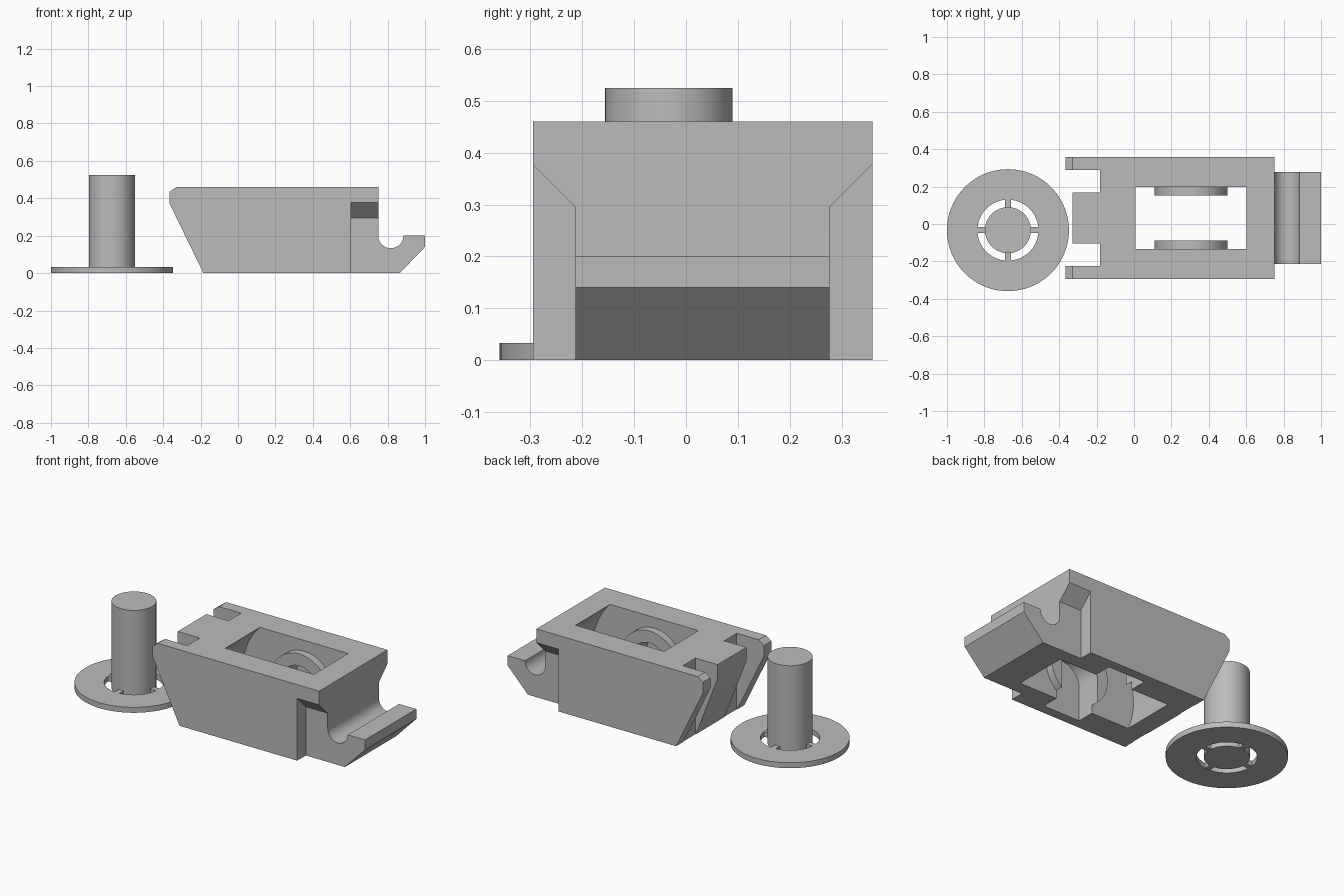
import bpy, bmesh, math
from mathutils import Vector

cube = bpy.data.objects.get("Cube")
if cube:
    bpy.data.objects.remove(cube, do_unlink=True)

GREY = bpy.data.materials.new("plain grey")
GREY.use_nodes = True
GREY.diffuse_color = (0.5, 0.5, 0.5, 1)
GREY.node_tree.nodes["Principled BSDF"].inputs["Base Color"].default_value = (0.5, 0.5, 0.5, 1)

MID = 0.032      # centre plane of the housing
AXLE = (0.305, 0.2)


def prism(name, profile, axis, lo, hi):
    """Extrude a 2D profile along an axis: X takes (y, z), Y (x, z), Z (x, y)."""
    k = "XYZ".index(axis)

    def place(p, d):
        c = list(p)
        c.insert(k, d)
        return Vector(c)

    bm = bmesh.new()
    face = bm.faces.new([bm.verts.new(place(p, lo)) for p in profile])
    ext = bmesh.ops.extrude_face_region(bm, geom=[face])
    move = place((0, 0), hi - lo)
    bmesh.ops.translate(bm, vec=move, verts=[v for v in ext["geom"] if isinstance(v, bmesh.types.BMVert)])
    bmesh.ops.recalc_face_normals(bm, faces=bm.faces)
    mesh = bpy.data.meshes.new(name)
    bm.to_mesh(mesh)
    bm.free()
    mesh.materials.append(GREY)
    ob = bpy.data.objects.new(name, mesh)
    bpy.context.collection.objects.link(ob)
    return ob


def arc(cx, cy, r, start=0, end=360, n=64):
    full = end - start == 360
    steps = n if full else n + 1
    angles = [math.radians(start + (end - start) * i / n) for i in range(steps)]
    return [(cx + r * math.cos(a), cy + r * math.sin(a)) for a in angles]


def rect(a0, a1, b0, b1):
    return [(a0, b0), (a1, b0), (a1, b1), (a0, b1)]


def activate(ob):
    bpy.ops.object.select_all(action="DESELECT")
    ob.select_set(True)
    bpy.context.view_layer.objects.active = ob


def combine(ob, tool, operation="DIFFERENCE"):
    tool.hide_render = True
    activate(ob)
    mod = ob.modifiers.new("combine", "BOOLEAN")
    mod.operation, mod.solver, mod.object = operation, "EXACT", tool
    bpy.ops.object.modifier_apply(modifier=mod.name)
    bpy.data.objects.remove(tool, do_unlink=True)


def smooth(ob):
    activate(ob)
    bpy.ops.object.shade_smooth_by_angle(angle=math.radians(25))


def sides(lo, hi):
    """Matching spans on both sides of the centre plane."""
    return [(MID + lo, MID + hi), (MID - hi, MID - lo)]


# Housing with sloped front, hook and round groove
outline = [(-0.185, 0), (-0.365, 0.37), (-0.365, 0.435), (-0.33, 0.46), (0.75, 0.46)]
outline += arc(0.817, 0.2, 0.067, 180, 360, 24)
outline += [(1.0, 0.2), (1.0, 0.14), (0.865, 0)]
housing = prism("housing", outline, "Y", MID - 0.327, MID + 0.327)

# Shoulder reliefs beside the hook, with sloped ceilings
for s in (1, -1):
    relief = [(MID + s * y, z) for y, z in [(0.245, -0.1), (0.245, 0.295), (0.365, 0.415), (0.365, -0.1)]]
    combine(housing, prism("relief_cutter", relief, "X", 0.603, 1.1))

# Slots between the nose arms and the recessed middle nose
for lo, hi in sides(0.137, 0.257):
    combine(housing, prism("slot_cutter", rect(-0.5, -0.182, -0.1, 0.6), "Y", lo, hi))
nose = [(-0.185, 0), (-0.33, 0.375), (-0.33, 0.6), (-0.5, 0.6), (-0.5, 0)]
combine(housing, prism("nose_cutter", nose, "Y", MID - 0.138, MID + 0.138))

# Round wheel well, open above and below
combine(housing, prism("well_cutter", arc(AXLE[0], 0.172, 0.413, n=96), "Y", MID - 0.165, MID + 0.165))

# Round bosses on the well walls
for lo, hi in sides(0.12, 0.2):
    combine(housing, prism("boss", arc(*AXLE, 0.195), "Y", lo, hi), "UNION")

# Axle slot with a rounded top, open at the bottom
slot = arc(*AXLE, 0.123, 0, 180, 32) + [(AXLE[0] - 0.123, -0.1), (AXLE[0] + 0.123, -0.1)]
combine(housing, prism("axle_cutter", slot, "Y", MID - 0.27, MID + 0.27))
smooth(housing)

# Separate axle pin standing in a flat disc
PX, PY = -0.674, -0.033
disc = prism("disc", arc(PX, PY, 0.326, n=96), "Z", 0, 0.033)
combine(disc, prism("hole_cutter", arc(PX, PY, 0.163), "Z", -0.1, 0.1))
smooth(disc)
smooth(prism("axle_pin", arc(PX, PY, 0.123), "Z", 0, 0.525))

# Four thin tabs holding the pin in the disc
for i in range(4):
    a = i * math.pi / 2
    c, s = math.cos(a), math.sin(a)
    tab = [(PX + c * u - s * v, PY + s * u + c * v) for u, v in rect(0.115, 0.17, -0.016, 0.016)]
    prism(f"tab_{i + 1}", tab, "Z", 0.001, 0.032)
